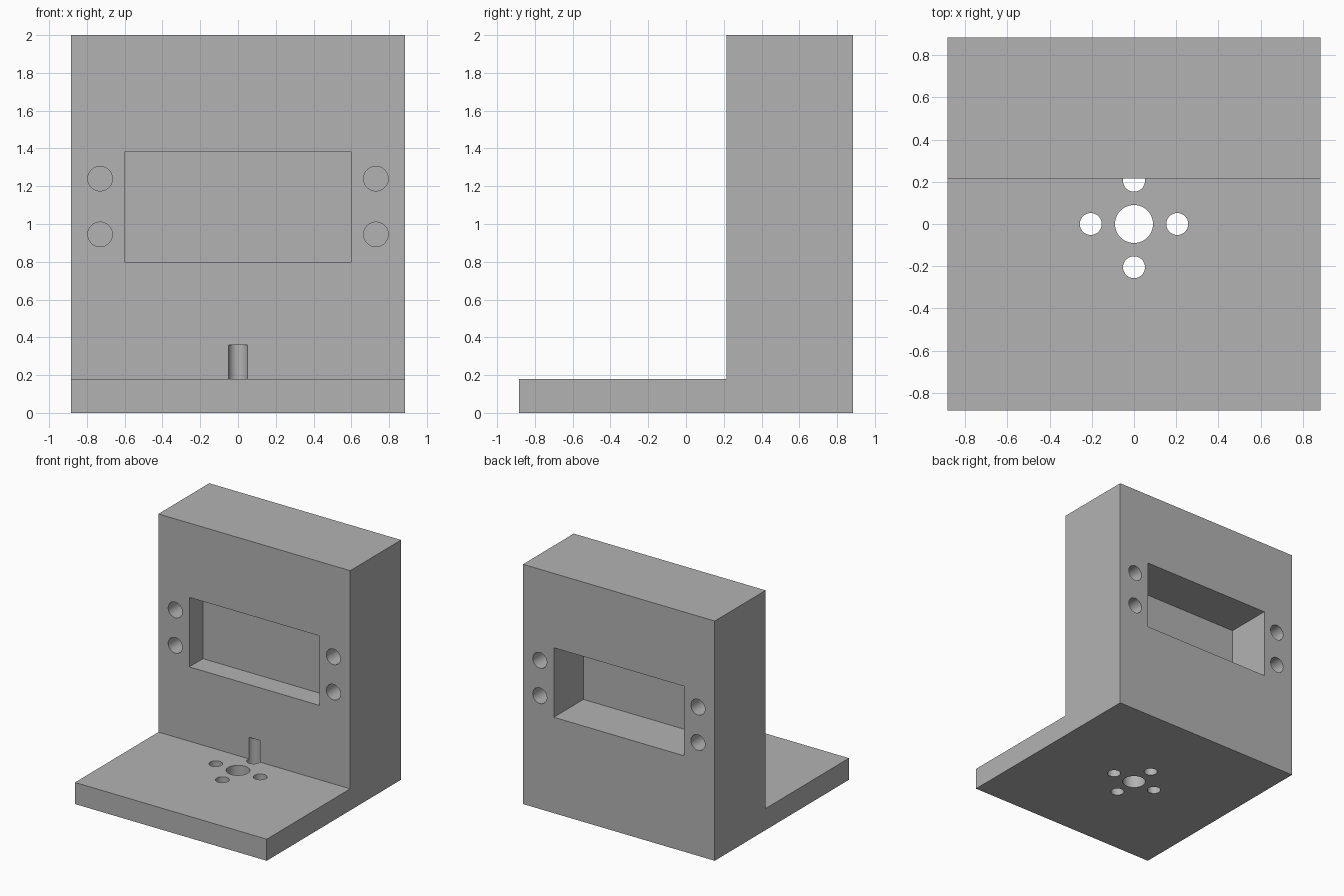
import bpy
import bmesh
from mathutils import Matrix, Vector
from math import radians

default_cube = bpy.data.objects.get("Cube")
if default_cube:
    bpy.data.objects.remove(default_cube, do_unlink=True)

HALF = 0.885       # half of the width and depth
WALL_Y = 0.215     # front face of the upright block
BASE_Z = 0.18      # thickness of the base plate
WEB = (0.395, 0.495)  # solid web between front and back recesses

grey = bpy.data.materials.new("plain_grey")
grey.use_nodes = True
colour = (0.45, 0.45, 0.45, 1)
grey.diffuse_color = colour
grey.node_tree.nodes["Principled BSDF"].inputs["Base Color"].default_value = colour


def make_object(name, bm):
    bmesh.ops.recalc_face_normals(bm, faces=bm.faces)
    mesh = bpy.data.meshes.new(name)
    bm.to_mesh(mesh)
    bm.free()
    mesh.materials.append(grey)
    obj = bpy.data.objects.new(name, mesh)
    bpy.context.collection.objects.link(obj)
    return obj


def add_box(bm, low, high):
    low, high = Vector(low), Vector(high)
    matrix = Matrix.Translation((low + high) / 2) @ Matrix.Diagonal((high - low).to_4d())
    bmesh.ops.create_cube(bm, size=1, matrix=matrix)


def add_rod(bm, start, end, radius):
    start, end = Vector(start), Vector(end)
    axis = end - start
    turn = axis.to_track_quat('Z', 'Y').to_matrix().to_4x4()
    bmesh.ops.create_cone(bm, cap_ends=True, segments=48, radius1=radius, radius2=radius,
                          depth=axis.length,
                          matrix=Matrix.Translation((start + end) / 2) @ turn)


# L-shaped bracket body, extruded across its width
bm = bmesh.new()
profile = [(-HALF, 0), (HALF, 0), (HALF, 2), (WALL_Y, 2), (WALL_Y, BASE_Z), (-HALF, BASE_Z)]
side = bm.faces.new([bm.verts.new((-HALF, y, z)) for y, z in profile])
extruded = bmesh.ops.extrude_face_region(bm, geom=[side])["geom"]
bmesh.ops.translate(bm, vec=(2 * HALF, 0, 0),
                    verts=[v for v in extruded if isinstance(v, bmesh.types.BMVert)])
bracket = make_object("bracket_body", bm)

# Rectangular pockets and blind screw holes, on the front and the back
bm = bmesh.new()
for outer, inner in ((WALL_Y - 0.1, WEB[0]), (HALF + 0.1, WEB[1])):
    add_box(bm, (-0.6, min(outer, inner), 0.8), (0.6, max(outer, inner), 1.38))
    for x in (-0.73, 0.73):
        for z in (0.945, 1.24):
            add_rod(bm, (x, outer, z), (x, inner, z), 0.065)

# Shaft hole and four screw holes in the base; the rear one notches the upright
add_rod(bm, (0, 0, -0.1), (0, 0, 0.36), 0.09)
for x, y in ((0.205, 0), (-0.205, 0), (0, 0.205), (0, -0.205)):
    add_rod(bm, (x, y, -0.1), (x, y, 0.36), 0.052)
cutter = make_object("hole_cutter", bm)
cutter.hide_render = True

# Cut the holes, then shade
bpy.ops.object.select_all(action='DESELECT')
bracket.select_set(True)
bpy.context.view_layer.objects.active = bracket
cut = bracket.modifiers.new("holes", 'BOOLEAN')
cut.operation = 'DIFFERENCE'
cut.solver = 'EXACT'
cut.object = cutter
bpy.ops.object.modifier_apply(modifier=cut.name)
bpy.data.objects.remove(cutter, do_unlink=True)
bpy.ops.object.shade_smooth_by_angle(angle=radians(30))
